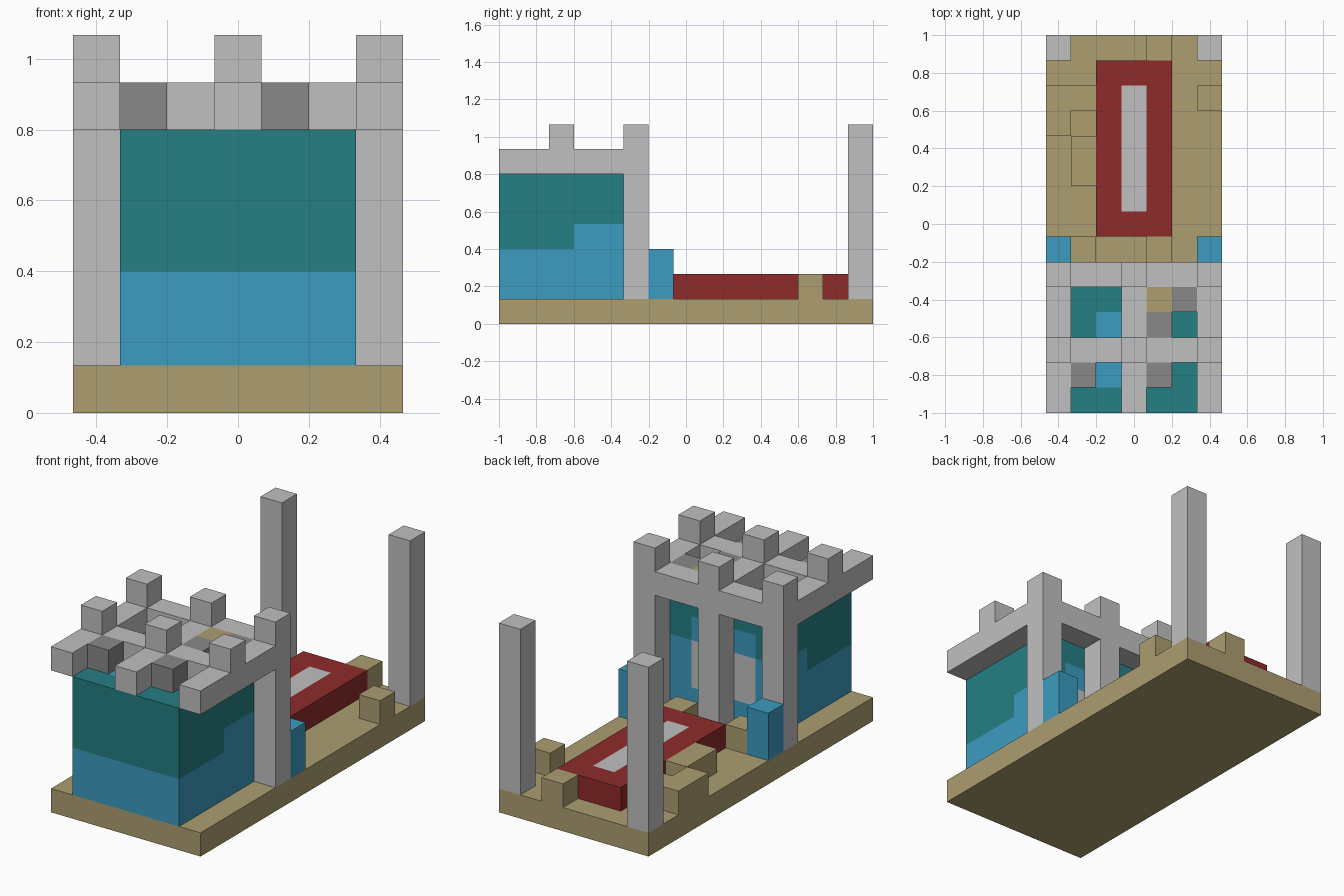
import bpy
import bmesh
from math import floor
from mathutils import Vector

if "Cube" in bpy.data.objects:
    bpy.data.objects.remove(bpy.data.objects["Cube"])

U = 2 / 15                      # one building block
ORIGIN = Vector((-3.5, -7.5, 0))


def material(name, *rgb):
    m = bpy.data.materials.new(name)
    m.use_nodes = True
    m.diffuse_color = (*rgb, 1)
    m.node_tree.nodes["Principled BSDF"].inputs["Base Color"].default_value = (*rgb, 1)
    return m


SAND = material("sand", .418, .342, .165)
STONE = material("light_stone", .527, .527, .527)
DARK = material("dark_stone", .25, .25, .255)
TEAL = material("teal", .018, .209, .227)
BLUE = material("blue", .045, .333, .527)
RED = material("red", .275, .024, .024)


def box(name, lo, size, *mats, paint=None):
    """Block in cell units; with paint, cut along the cells and colour by rule."""
    lo, size = Vector(lo), Vector(size)
    bm = bmesh.new()
    bmesh.ops.create_cube(bm, size=1)
    for v in bm.verts:
        v.co = lo + (v.co + Vector((.5, .5, .5))) * size
    if paint:
        for axis in range(3):
            normal = Vector([float(a == axis) for a in range(3)])
            for n in range(1, int(size[axis])):
                bmesh.ops.bisect_plane(bm, geom=bm.verts[:] + bm.edges[:] + bm.faces[:],
                                       plane_co=lo + normal * n, plane_no=normal)
        bm.normal_update()
        for f in bm.faces:
            cell = f.calc_center_median() - f.normal * .5
            f.material_index = mats.index(paint(*map(floor, cell), f.normal))
    for v in bm.verts:
        v.co = (v.co + ORIGIN) * U
    mesh = bpy.data.meshes.new(name)
    bm.to_mesh(mesh)
    bm.free()
    for m in mats:
        mesh.materials.append(m)
    ob = bpy.data.objects.new(name, mesh)
    bpy.context.collection.objects.link(ob)
    return ob


# Ground slab and the low rubble around the yard
box("base", (0, 0, 0), (7, 15, 1), SAND)
for n, (i, j, w, d) in enumerate([(0, 11, 1, 2), (1, 12, 1, 1), (1, 9, 1, 2), (6, 12, 1, 1),
                                  (4, 14, 1, 1), (1, 6, 1, 1), (4, 6, 1, 1)]):
    box(f"rubble_{n + 1}", (i, j, 1), (w, d, 1), SAND)


# Painted hall: blue below teal, doorway on the back, blue roof patches
def hall_paint(i, j, k, normal):
    if normal.z > .5:
        return BLUE if i == 2 and j in (1, 3) else TEAL
    if normal.y > .5:
        if 2 <= i <= 4:
            return STONE if k in (2, 3) else TEAL if k == 5 else BLUE
        return BLUE if k < 4 else TEAL
    return BLUE if k < (4 if j >= 3 else 3) else TEAL


box("hall", (1, 0, 1), (5, 5, 5), TEAL, BLUE, STONE, paint=hall_paint)

# Pillars, roof beams and battlements
for side, i in (("right", 0), ("middle", 3), ("left", 6)):
    box(f"{side}_pillar", (i, 5, 1), (1, 1, 7), STONE)
    box(f"{side}_beam", (i, 0, 6), (1, 5, 1), STONE)
    box(f"{side}_battlement", (i, 2, 7), (1, 1, 1), STONE)
    if i != 3:
        box(f"{side}_blue_post", (i, 6, 1), (1, 1, 2), BLUE)
        box(f"{side}_rear_pillar", (i, 14, 1), (1, 1, 7), STONE)
for i in (1, 4):
    for j in (2, 5):
        box(f"cross_beam_{i}_{j}", (i, j, 6), (2, 1, 1), STONE)

# Filler blocks between the beams
for i, j in ((1, 1), (4, 1), (4, 3), (5, 4)):
    box(f"dark_block_{i}_{j}", (i, j, 6), (1, 1, 1), DARK)
box("sand_block", (4, 4, 6), (1, 1, 1), SAND)

# Red platform with a pale strip along its top
box("platform", (2, 7, 1), (3, 7, 1), RED, STONE,
    paint=lambda i, j, k, n: STONE if n.z > .5 and i == 3 and 8 <= j <= 12 else RED)
